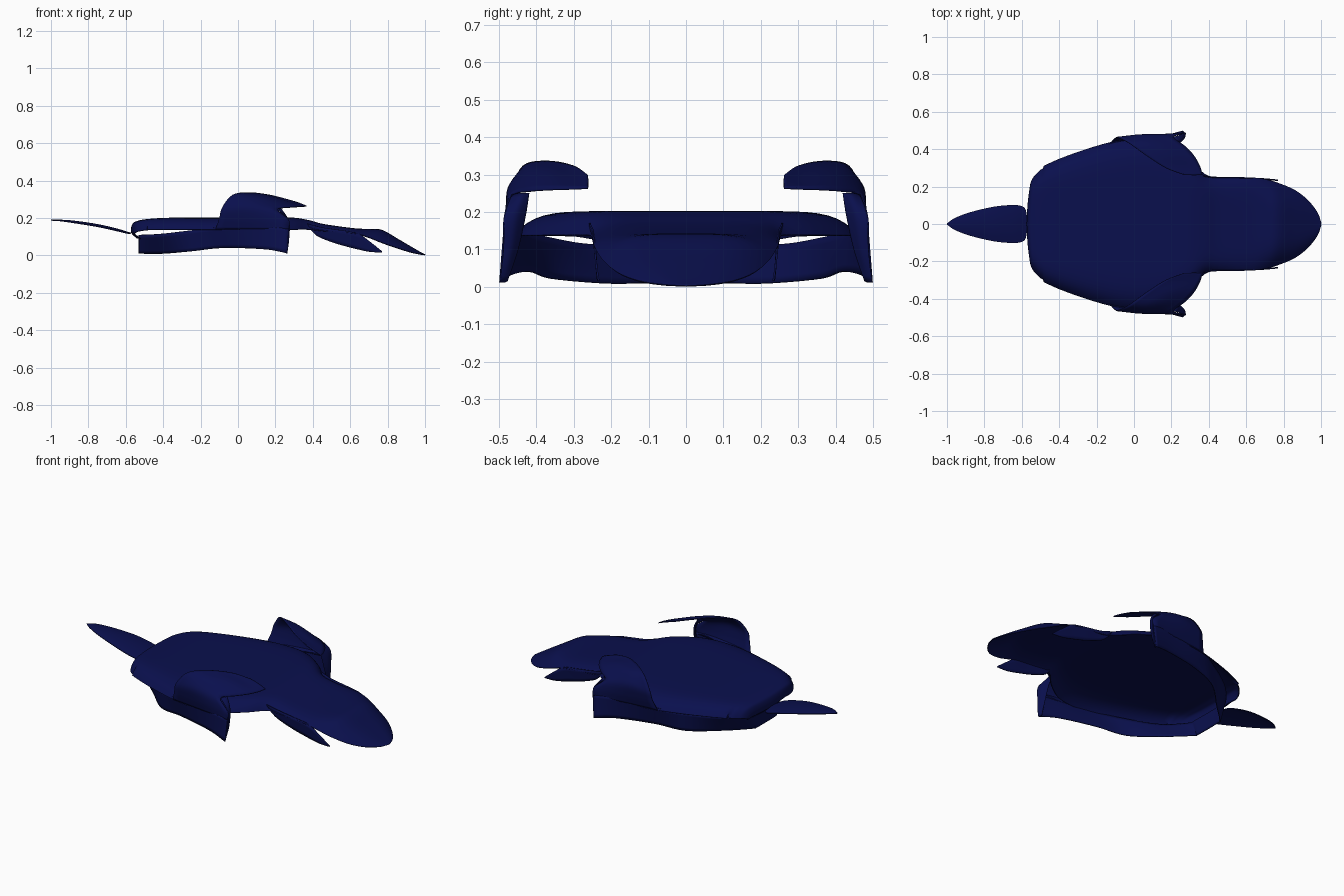
import bpy, math
from mathutils import Vector

navy = bpy.data.materials.new("navy")
navy.diffuse_color = (0.003, 0.005, 0.075, 1)


def spline(pts, n):
    """Catmull-Rom points through pts, n steps per span."""
    p = [Vector(q) for q in pts]
    p = [2 * p[0] - p[1]] + p + [2 * p[-1] - p[-2]]
    out = []
    for i in range(1, len(p) - 2):
        a, b, c, d = p[i - 1:i + 3]
        for k in range(n):
            t = k / n
            out.append(0.5 * (2 * b + (c - a) * t + (2 * a - 5 * b + 4 * c - d) * t * t
                              + (3 * b - a - 3 * c + d) * t ** 3))
    return out + [p[-2]]


def sheet(name, rows, thick=0.005):
    """Smooth thin panel from a grid of points."""
    w = len(rows[0])
    verts = [v for r in rows for v in r]
    faces = [(i * w + j, i * w + j + 1, (i + 1) * w + j + 1, (i + 1) * w + j)
             for i in range(len(rows) - 1) for j in range(w - 1)]
    me = bpy.data.meshes.new(name)
    me.from_pydata(verts, [], faces)
    me.materials.append(navy)
    ob = bpy.data.objects.new(name, me)
    bpy.context.collection.objects.link(ob)
    sol = ob.modifiers.new("thickness", 'SOLIDIFY')
    sol.thickness, sol.offset = thick, 0
    bpy.context.view_layer.objects.active = ob
    ob.select_set(True)
    bpy.ops.object.shade_smooth_by_angle(angle=math.radians(40))
    ob.select_set(False)
    return ob


def pair(name, rows):
    """Left panel and its mirror image."""
    sheet(name + "_left", rows)
    sheet(name + "_right", [[Vector((v.x, -v.y, v.z)) for v in reversed(r)] for r in rows])


def patch(rows, n=5):
    """Refine a coarse grid in both directions."""
    fine = [spline(r, n) for r in rows]
    return [list(r) for r in zip(*[spline(c, n) for c in zip(*fine)])]


def between(a_line, b_line, n):
    return [[a.lerp(b, k / n) for k in range(n + 1)] for a, b in zip(a_line, b_line)]


def crowned(stations, power, bow=0, n=4, cols=32):
    """Sheet along x: each station is (x, half width, crown height, edge height)."""
    rows = []
    for s in zip(*[spline([(a[0], a[k], 0) for a in stations], n) for k in (1, 2, 3)]):
        x, w, top, edge = s[0].x, max(s[0].y, 0.002), s[1].y, s[2].y
        row = []
        for j in range(cols + 1):
            t = math.sin(math.pi * (j / cols - 0.5))
            back = bow * t * t if x < -.5 else 0
            row.append((x + back, w * t, edge + (top - edge) * (1 - abs(t) ** power(x))))
        rows.append(row)
    return rows


# main shell: flat topped with a steep rim, rounded back, narrow neck, drooping nose
shell = [(-.54, .17, .092, .09), (-.57, .20, .125, .112), (-.562, .235, .168, .124),
         (-.54, .265, .181, .13), (-.502, .297, .19, .135), (-.4, .346, .198, .137),
         (-.25, .40, .2, .137), (-.1, .442, .2, .137), (.02, .457, .2, .137),
         (.12, .45, .2, .137), (.2, .42, .2, .137), (.3, .345, .199, .138),
         (.38, .264, .186, .138), (.46, .25, .165, .13), (.62, .248, .143, .117),
         (.7, .238, .139, .095), (.77, .218, .134, .067), (.86, .18, .083, .036),
         (.93, .125, .042, .015), (.98, .06, .013, .005), (1.0, .004, .003, .002)]
sheet("main_shell", crowned(shell, lambda x: 9 - 5.5 * min(max((x - .3) / .5, 0), 1), .018))

# leaf shaped tail
tail = [(-1, .002, .189, .188), (-.96, .03, .189, .186), (-.88, .061, .184, .175),
        (-.75, .092, .165, .154), (-.65, .101, .142, .132), (-.6, .095, .127, .12),
        (-.58, .075, .121, .117), (-.573, .03, .119, .117)]
sheet("tail", crowned(tail, lambda x: 2))

# lower skirt wrapping round the back and along both sides
half = [  # bottom point, top point
    ((.262, .497, .012), (.272, .486, .15)),
    ((.14, .465, .033), (.14, .472, .16)),
    ((-.08, .415, .04), (-.1, .44, .15)),
    ((-.25, .36, .022), (-.25, .375, .134)),
    ((-.4, .22, .01), (-.41, .275, .115)),
    ((-.515, .11, .01), (-.515, .16, .11)),
    ((-.527, .08, .01), (-.527, .10, .11))]
path = half + [tuple((x, -y, z) for x, y, z in pr) for pr in reversed(half)]
sheet("lower_skirt", between(spline([p[0] for p in path], 6),
                             spline([p[1] for p in path], 6), 6))

# side fins rising from the skirt and curling inward to a point
pair("side_fin", patch([
    [(-.12, .44, .14), (.07, .462, .14), (.272, .487, .14)],
    [(-.1, .458, .2), (.07, .475, .2), (.27, .484, .19)],
    [(-.085, .462, .255), (.05, .474, .265), (.21, .465, .245)],
    [(-.03, .435, .322), (.1, .432, .307), (.27, .418, .256)],
    [(.06, .37, .335), (.18, .37, .31), (.32, .366, .26)],
    [(.17, .30, .322), (.25, .305, .296), (.352, .31, .262)],
    [(.27, .262, .297), (.32, .261, .282), (.366, .262, .264)]]))

# inward lip on the front edge of each fin
pair("fin_front_lip", patch([
    [(.262, .497, .012), (.255, .487, .012), (.25, .478, .016)],
    [(.272, .488, .1), (.268, .468, .1), (.25, .45, .1)],
    [(.27, .484, .19), (.265, .455, .19), (.24, .43, .19)],
    [(.21, .465, .245), (.23, .44, .25), (.22, .42, .25)]]))

# pointed cheek blades under the neck
pair("cheek_blade", between(
    spline([(.37, .258, .17), (.45, .249, .15), (.55, .248, .135), (.64, .245, .118),
            (.71, .241, .07), (.77, .235, .022)], 6),
    spline([(.39, .25, .135), (.43, .243, .1), (.52, .24, .065), (.61, .238, .04),
            (.7, .236, .02), (.77, .233, .016)], 6), 4))
